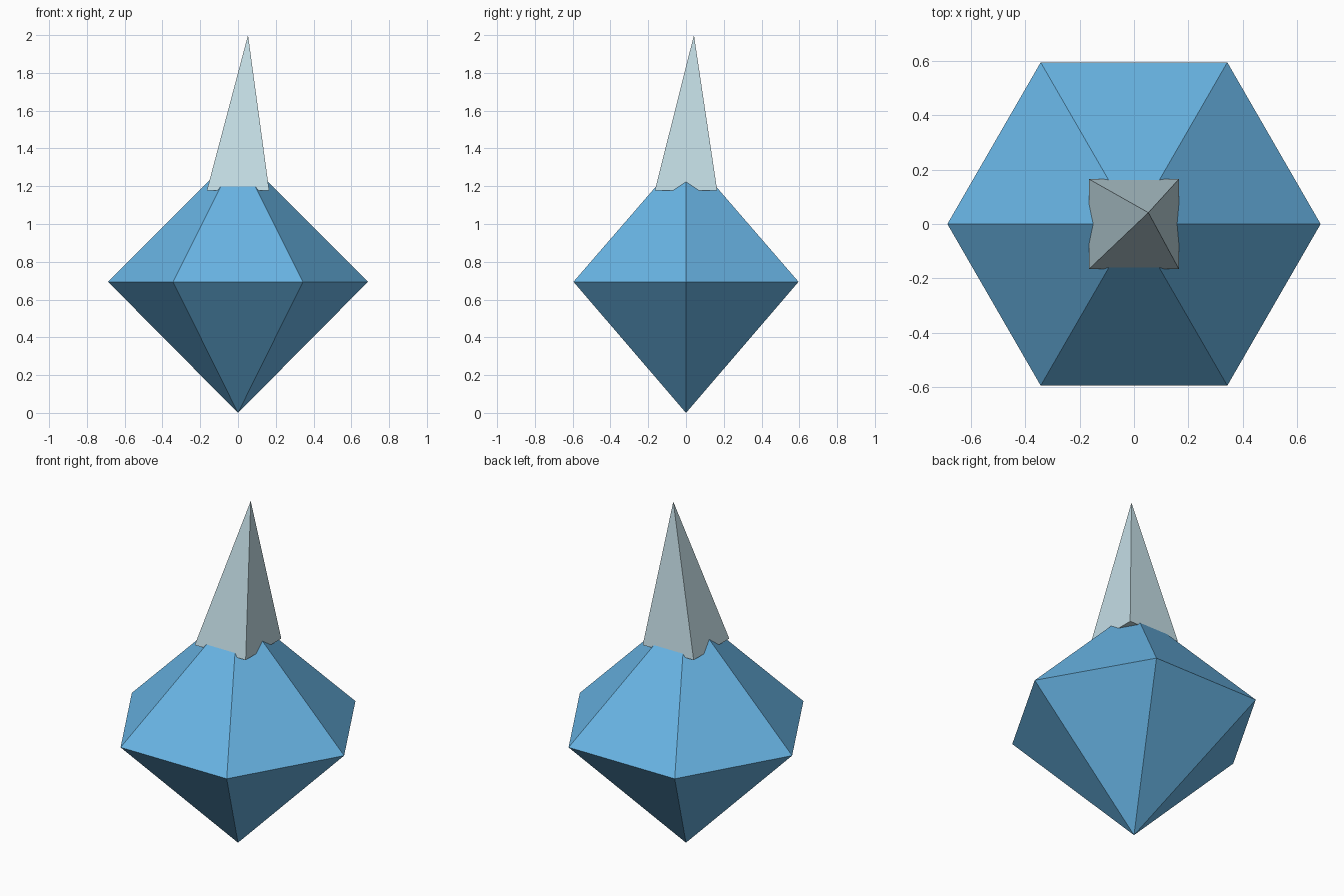
import bpy, bmesh, math

if "Cube" in bpy.data.objects:
    bpy.data.objects.remove(bpy.data.objects["Cube"])

def material(name, rgb):
    m = bpy.data.materials.new(name)
    m.diffuse_color = (*rgb, 1)
    m.use_nodes = True
    m.node_tree.nodes["Principled BSDF"].inputs["Base Color"].default_value = m.diffuse_color
    return m

def pyramid(bm, ring, apex):
    tip = bm.verts.new(apex)
    for i, v in enumerate(ring):
        bm.faces.new((v, ring[(i + 1) % len(ring)], tip))

def ring_verts(bm, sides, radius, z, start=0.0):
    angles = [start + math.tau * i / sides for i in range(sides)]
    return [bm.verts.new((radius * math.cos(a), radius * math.sin(a), z)) for a in angles]

def finish(bm, name, mat):
    bmesh.ops.recalc_face_normals(bm, faces=bm.faces[:])
    mesh = bpy.data.meshes.new(name)
    bm.to_mesh(mesh)
    bm.free()
    mesh.materials.append(mat)
    bpy.context.collection.objects.link(bpy.data.objects.new(name, mesh))

# Six-sided double-pyramid gem
bm = bmesh.new()
ring = ring_verts(bm, 6, 0.688, 0.694)
pyramid(bm, ring, (0, 0, 1.382))
pyramid(bm, ring, (0, 0, 0))
finish(bm, "gem_body", material("sky blue", (0.14, 0.46, 0.78)))

# Leaning four-sided spike set over the gem's top
bm = bmesh.new()
ring = ring_verts(bm, 4, 0.165 * math.sqrt(2), 1.177, math.pi / 4)
pyramid(bm, ring, (0.053, 0.042, 2.0))
bm.faces.new(ring)
finish(bm, "spike", material("pale blue grey", (0.55, 0.72, 0.78)))
